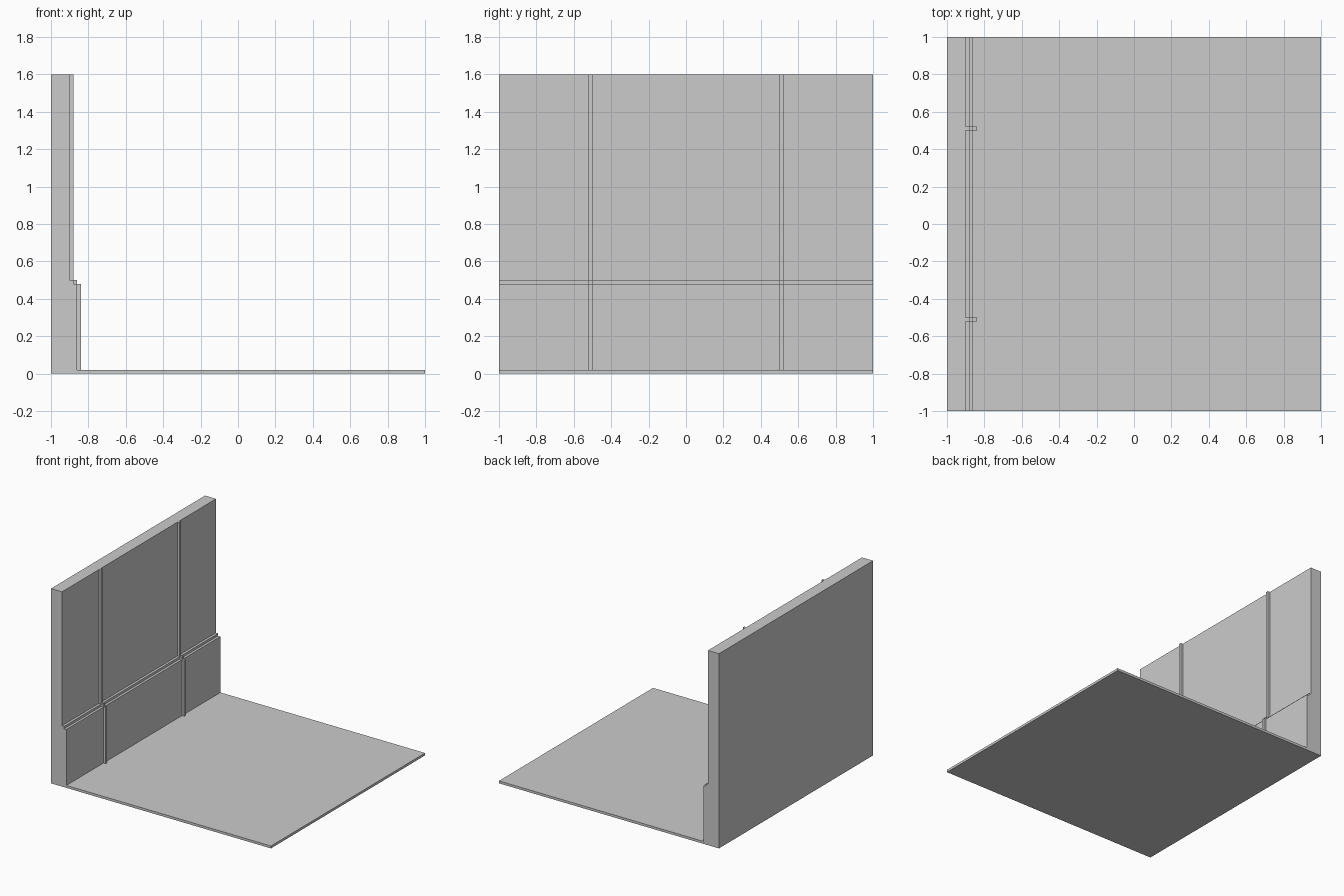
import bpy
import bmesh

if "Cube" in bpy.data.objects:
    bpy.data.objects.remove(bpy.data.objects["Cube"])


def prism(name, profile, y0, y1):
    """Extrude an (x, z) profile along y from y0 to y1."""
    bm = bmesh.new()
    face = bm.faces.new([bm.verts.new((x, y0, z)) for x, z in profile])
    ext = bmesh.ops.extrude_face_region(bm, geom=[face])
    moved = [v for v in ext["geom"] if isinstance(v, bmesh.types.BMVert)]
    bmesh.ops.translate(bm, verts=moved, vec=(0, y1 - y0, 0))
    bmesh.ops.recalc_face_normals(bm, faces=bm.faces[:])
    mesh = bpy.data.meshes.new(name)
    bm.to_mesh(mesh)
    bm.free()
    obj = bpy.data.objects.new(name, mesh)
    bpy.context.collection.objects.link(obj)
    return obj


def wall_front(offset):
    """Stepped wall face, top to bottom, pushed out by offset."""
    pts = [(-0.90, 1.6), (-0.90, 0.50), (-0.88, 0.50),
           (-0.88, 0.48), (-0.86, 0.48), (-0.86, 0.02)]
    return [(x + offset, z) for x, z in pts]


# Floor and stepped wall as one solid
room = prism("wall_and_floor",
             [(-1, 0), (-1, 1.6)] + wall_front(0) + [(1, 0.02), (1, 0)], -1, 1)

# Vertical ribs following the wall steps, fused to the wall
for side in (-1, 1):
    y0 = side * 0.51 - 0.01
    rib = prism("wall_rib",
                [(-0.95, 0.01), (-0.95, 1.6)] + wall_front(0.02) + [(-0.84, 0.01)],
                y0, y0 + 0.02)
    mod = room.modifiers.new("join_rib", "BOOLEAN")
    mod.operation = "UNION"
    mod.solver = "EXACT"
    mod.object = rib
    bpy.context.view_layer.objects.active = room
    bpy.ops.object.modifier_apply(modifier=mod.name)
    bpy.data.objects.remove(rib)
